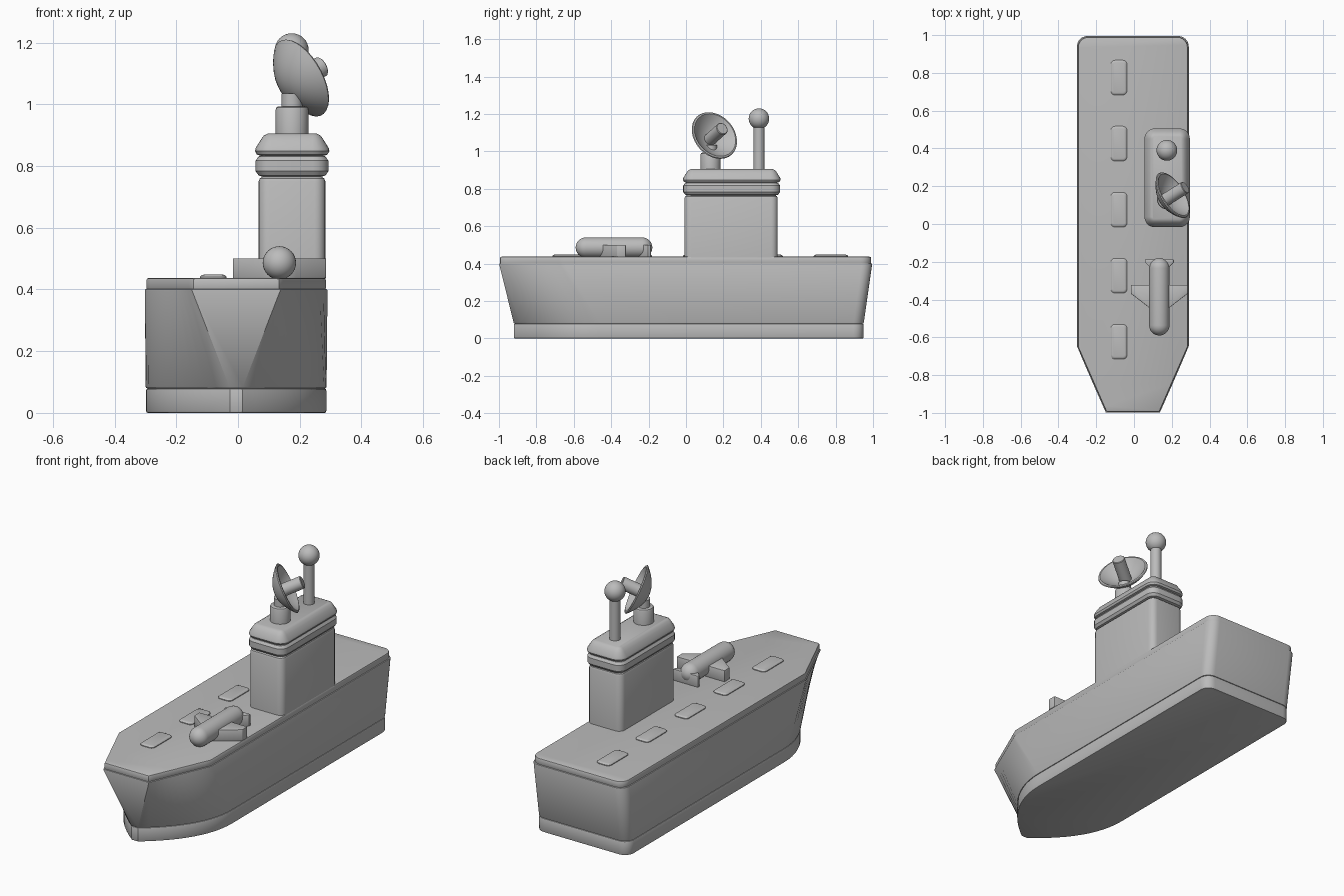
import bpy, bmesh, math
from mathutils import Vector

if "Cube" in bpy.data.objects:
    bpy.data.objects.remove(bpy.data.objects["Cube"])

grey = bpy.data.materials.new("ship_grey")
grey.diffuse_color = (0.5, 0.5, 0.5, 1)
grey.use_nodes = True
grey.node_tree.nodes["Principled BSDF"].inputs["Base Color"].default_value = grey.diffuse_color
CX = -0.006  # hull centreline


def finish(name, bm, bevel=0):
    bmesh.ops.remove_doubles(bm, verts=bm.verts, dist=1e-5)
    bmesh.ops.recalc_face_normals(bm, faces=bm.faces)
    mesh = bpy.data.meshes.new(name)
    bm.to_mesh(mesh)
    bm.free()
    ob = bpy.data.objects.new(name, mesh)
    bpy.context.collection.objects.link(ob)
    mesh.materials.append(grey)
    bpy.ops.object.select_all(action='DESELECT')
    ob.select_set(True)
    bpy.context.view_layer.objects.active = ob
    if bevel:
        mod = ob.modifiers.new("edge_bevel", 'BEVEL')
        mod.width, mod.segments = bevel, 2
        mod.limit_method, mod.angle_limit = 'ANGLE', math.radians(50)
        bpy.ops.object.modifier_apply(modifier=mod.name)
    bpy.ops.object.shade_smooth_by_angle(angle=math.radians(32))
    return ob


def loft(name, rings, bevel=0, caps=True):
    """Skin a stack of closed rings of 3D points."""
    bm = bmesh.new()
    vs = [[bm.verts.new(p) for p in ring] for ring in rings]
    for a, b in zip(vs, vs[1:]):
        for i in range(len(a)):
            j = (i + 1) % len(a)
            bm.faces.new((a[i], a[j], b[j], b[i]))
    if caps:
        bm.faces.new(vs[0])
        bm.faces.new(vs[-1])
    return finish(name, bm, bevel)


def block(name, x0, x1, y0, y1, r, profile):
    """Round-cornered block; profile is (height, inset) pairs."""
    rings = []
    for z, inset in profile:
        rr = max(r - inset, 0.006)
        ring = []
        for k, (px, py) in enumerate([(x1, y1), (x0, y1), (x0, y0), (x1, y0)]):
            sx, sy = (1 if px == x1 else -1), (1 if py == y1 else -1)
            for s in range(6):
                a = math.pi / 2 * (k + s / 5)
                ring.append((px - sx * (inset + rr) + rr * math.cos(a),
                             py - sy * (inset + rr) + rr * math.sin(a), z))
        rings.append(ring)
    return loft(name, rings)


def lathe(name, profile, origin, axis, seg=32):
    """Revolve (radius, distance) pairs around an axis."""
    q = Vector((0, 0, 1)).rotation_difference(Vector(axis).normalized())
    rings = [[Vector(origin) + q @ Vector((r * math.cos(t), r * math.sin(t), h))
              for t in [2 * math.pi * i / seg for i in range(seg)]]
             for r, h in profile]
    return loft(name, rings, caps=profile[0][0] > 1e-4)


def arc(r, centre, a0, a1, n=8):
    return [(max(r * math.cos(a), 0), centre + r * math.sin(a))
            for a in [math.radians(a0 + (a1 - a0) * i / n) for i in range(n + 1)]]


def outline(z, half, stern, bow):
    """Mirrored hull outline: rounded stern corner, then the bow points."""
    r = 0.055
    side = [(half - r + r * math.sin(a), stern - r + r * math.cos(a))
            for a in [math.pi / 2 * i / 6 for i in range(7)]] + bow
    return ([(CX + x, y, z) for x, y in side] +
            [(CX - x, y, z) for x, y in reversed(side)])


def round_bow(half, n=12):
    pts = []
    for i in range(n + 1):
        t = i / n
        a, b, c = (1 - t) ** 2, 2 * t * (1 - t), t * t
        pts.append((half * (a + b) + 0.02 * c, -0.46 * a - 0.71 * b - 0.92 * c))
    return pts


def angled_bow(half, tip, front, n=12):
    return [(half + (tip - half) * i / n, -0.65 + (front + 0.65) * i / n)
            for i in range(n + 1)]


# Hull: keel band, flared sides, deck slab
loft("keel_band", [outline(0, .292, .95, round_bow(.292)),
                   outline(.079, .292, .95, round_bow(.292))], .006)
loft("hull_sides", [outline(.079, .293, .95, round_bow(.293)),
                    outline(.402, .296, .996, angled_bow(.296, .145, -1.0))], .006)
loft("deck", [outline(.396, .291, .99, angled_bow(.291, .14, -.995)),
              outline(.437, .291, .99, angled_bow(.291, .14, -.995))], .008)

# Deck hatches
for i in range(5):
    y = -.623 + .3495 * i
    block(f"hatch_{i + 1}", -.123, -.037, y - .092, y + .092, .022,
          [(.43, 0), (.441, 0), (.446, .005), (.448, .012)])

# Tower with collar and roof
block("tower", .067, .283, -.008, .49, .035,
      [(.43, 0), (.75, 0), (.76, .004), (.766, .014)])
block("tower_collar", .057, .293, -.015, .503, .05,
      [(.764, .028), (.769, .01), (.783, 0), (.817, 0), (.831, .01), (.836, .028)])
block("tower_roof", .055, .296, -.017, .506, .055,
      [(.832, .022), (.837, .006), (.848, 0), (.858, .002),
       (.882, .017), (.898, .028), (.905, .042)])

# Mast with ball
lathe("mast", [(.029, .9), (.029, 1.16)], (.174, .39, 0), (0, 0, 1))
lathe("mast_ball", arc(.055, 1.175, -90, 90, 16), (.174, .39, 0), (0, 0, 1))

# Radar dish on pedestal
lathe("dish_pedestal", [(.053, .9), (.053, .983), (.05, .99), (.044, .993)],
      (.175, .131, 0), (0, 0, 1))
lathe("dish_post", [(.034, .985), (.034, 1.035)], (.175, .131, 0), (0, 0, 1))
R, N = .138, 10
back = [(R * i / N, -.075 + .07 * (i / N) ** 2) for i in range(N + 1)]
inner = [((R - .012) * i / N, -.058 + .06 * (i / N) ** 2) for i in range(N, -1, -1)]
aim, rim = (.764, .48, .43), (.208, .154, 1.087)
lathe("radar_dish", back + [(R - .003, 0)] + inner, rim, aim)
lathe("dish_feed", [(.034, -.06), (.034, .08), (.031, .083)], rim, aim)

# Parked aircraft
PX, PZ, RF = .134, .486, .054
lathe("aircraft_body", arc(RF, -.59 + RF, -90, 0) + arc(RF, -.18 - RF, 0, 90),
      (PX, 0, PZ), (0, 1, 0))


def fin(name, half_shape):
    shape = half_shape + [(-x, y) for x, y in reversed(half_shape)]
    loft(name, [[(PX + x, y, z) for x, y in shape] for z in (.436, .501)], .003)


fin("aircraft_wings", [(.02, -.466), (.055, -.442), (.151, -.368), (.151, -.322),
                       (.055, -.322)])
fin("aircraft_tail", [(.03, -.25), (.077, -.202), (.077, -.188), (.03, -.188)])
